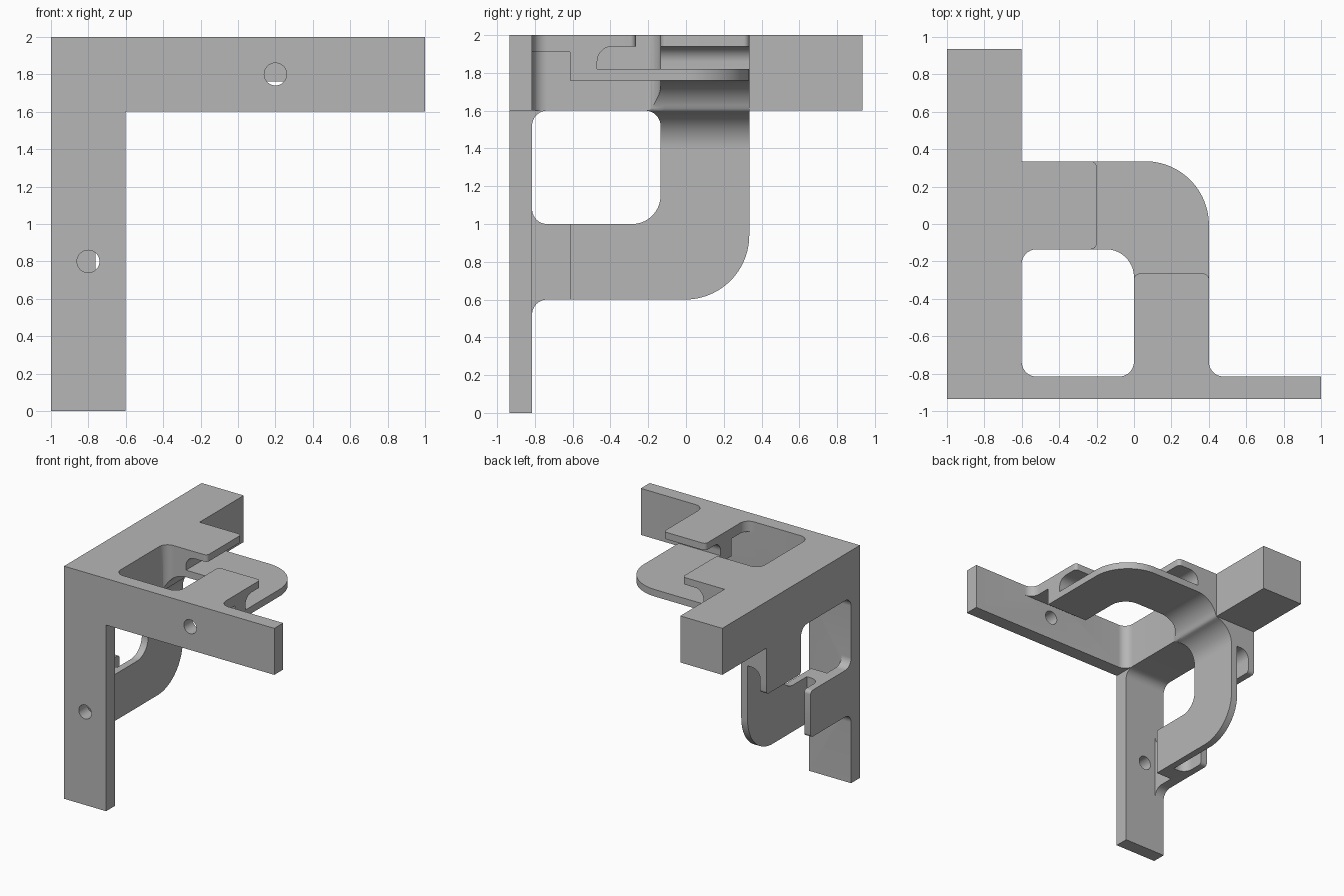
import bpy, bmesh
from math import cos, sin, radians
from mathutils import Matrix

cube = bpy.data.objects.get("Cube")
if cube:
    bpy.data.objects.remove(cube)

grey = bpy.data.materials.new("plain_grey")
grey.use_nodes = True
grey.diffuse_color = (0.47, 0.47, 0.47, 1)
grey.node_tree.nodes["Principled BSDF"].inputs["Base Color"].default_value = grey.diffuse_color

# Key positions shared by the parts
FRONT, BACK = -0.935, 0.935
PLATE = -0.815                # rear face of the front plate
SIDE, NEAR = 0.335, -0.135    # span of the clip on the bar
INNER, OUTER = 0.0, 0.4       # span of the clip on the front plate
BAR = -0.6                    # inner face of the bar
TOP, LOW = 2.0, 1.6


def arc(cx, cy, r, a, b, n=14):
    angles = [radians(a + (b - a) * i / n) for i in range(n + 1)]
    return [(cx + r * cos(t), cy + r * sin(t)) for t in angles]


def prism(name, pts, axis, lo, hi):
    """Extrude a flat outline along one axis."""
    def place(p, d):
        return {"x": (d, *p), "y": (p[0], d, p[1]), "z": (*p, d)}[axis]
    bm = bmesh.new()
    ends = [[bm.verts.new(place(p, d)) for p in pts] for d in (lo, hi)]
    for ring in ends:
        bm.faces.new(ring)
    for i in range(len(pts)):
        j = (i + 1) % len(pts)
        bm.faces.new((ends[0][i], ends[0][j], ends[1][j], ends[1][i]))
    bmesh.ops.recalc_face_normals(bm, faces=bm.faces)
    mesh = bpy.data.meshes.new(name)
    bm.to_mesh(mesh)
    bm.free()
    mesh.materials.append(grey)
    obj = bpy.data.objects.new(name, mesh)
    bpy.context.collection.objects.link(obj)
    return obj


def combine(a, b, operation="UNION"):
    mod = a.modifiers.new(operation, "BOOLEAN")
    mod.object, mod.operation, mod.solver = b, operation, "EXACT"
    with bpy.context.temp_override(object=a, active_object=a):
        bpy.ops.object.modifier_apply(modifier=mod.name)
    bpy.data.objects.remove(b)


def rect(x0, y0, x1, y1):
    return [(x0, y0), (x1, y0), (x1, y1), (x0, y1)]


def fillet(cx, cy, sx, sy, lo, hi, r=0.08, e=0.02):
    """Concave corner filler in plan, sunk slightly into both walls."""
    curve = [(cx + sx * (r + x), cy + sy * (r + y)) for x, y in arc(0, 0, r, 270, 180)]
    pts = [(cx - sx * e, cy - sy * e), (cx + sx * r, cy - sy * e)]
    return prism("fillet", pts + curve + [(cx - sx * e, cy + sy * r)], "z", lo, hi)


# Clip standing off the front plate: shelf, step and slot
front_profile = [(PLATE - 0.03, 1.91), (-0.615, 1.91), (-0.615, 1.76), (-0.4, 1.76),
                 (-0.4, 1.82), (-0.47, 1.82)]
front_profile += arc(-0.39, 1.86, 0.08, 180, 90)
front_profile += [(-0.36, 1.94), (-0.36, TOP), (PLATE - 0.03, TOP)]
bracket = prism("clip_bracket", front_profile, "x", INNER, OUTER)

# Clip standing off the bar, with a coved underside
bar_profile = [(-0.7, TOP), (-0.29, TOP), (-0.29, 1.94)]
bar_profile += arc(-0.32, 1.86, 0.08, 90, 180)
bar_profile += [(-0.4, 1.82), (-0.33, 1.82), (-0.33, 1.76)]
bar_profile += arc(-0.4, 1.56, 0.2, 90, 165) + [(BAR, LOW), (-0.7, LOW)]
combine(bracket, prism("bar_clip", bar_profile, "y", NEAR, SIDE))

# Cove between bar and its clip follows the clip profile
cove = fillet(BAR, NEAR, 1, -1, LOW - 0.1, TOP + 0.1)
combine(cove, prism("cove_profile", bar_profile, "y", NEAR - 0.2, NEAR + 0.1), "INTERSECT")
combine(bracket, cove)

# Curved spring plate joining the two clips
plate = [(INNER, -0.55), (OUTER, -0.55)]
plate += arc(OUTER - 0.34, SIDE - 0.34, 0.34, 0, 90, 24)
plate += [(-0.39, SIDE), (-0.39, NEAR)]
plate += arc(INNER - 0.15, NEAR - 0.15, 0.15, 90, 0)
combine(bracket, prism("spring_plate", plate, "z", 1.76, 1.82))

# Top tabs with slightly rounded tips
R = 0.03
tip_y, tip_x = -0.265, -0.2
front_tab = [(INNER, -0.45), (OUTER, -0.45)]
front_tab += arc(OUTER - R, tip_y - R, R, 0, 90, 6) + arc(INNER + R, tip_y - R, R, 90, 180, 6)
bar_tab = [(-0.38, SIDE), (-0.38, NEAR)]
bar_tab += arc(tip_x - R, NEAR + R, R, 270, 360, 6) + arc(tip_x - R, SIDE - R, R, 0, 90, 6)
for outline in (front_tab, bar_tab):
    combine(bracket, prism("tab", outline, "z", 1.94, TOP))

# Corner fillets along the front plate
for x, direction, bottom in ((INNER, -1, 1.91), (OUTER, 1, 1.91), (BAR, 1, LOW)):
    combine(bracket, fillet(x, PLATE, direction, 1, bottom, TOP))

# Second bracket mirrored across the diagonal of the frame
swap = Matrix(((0, 0, -1, 1), (0, 1, 0, 0), (-1, 0, 0, 1), (0, 0, 0, 1)))
side_bracket = bpy.data.objects.new("side_bracket", bracket.data.copy())
bpy.context.collection.objects.link(side_bracket)
side_bracket.data.transform(swap)
side_bracket.data.flip_normals()

# Frame: L-shaped front plate and the square bar running back
ell = [(-1, 0), (BAR, 0), (BAR, LOW), (1, LOW), (1, TOP), (-1, TOP)]
frame = prism("corner_frame", ell, "y", FRONT, PLATE)
combine(frame, prism("bar", rect(-1, LOW, BAR, TOP), "y", FRONT, BACK))
combine(frame, bracket)
combine(frame, side_bracket)

# Screw holes
for x, z in ((0.2, 1.8), (-0.8, 0.8)):
    combine(frame, prism("hole", arc(x, z, 0.06, 0, 350, 35), "y", -1, -0.7), "DIFFERENCE")

bpy.ops.object.select_all(action="DESELECT")
frame.select_set(True)
bpy.context.view_layer.objects.active = frame
bpy.ops.object.shade_smooth_by_angle(angle=radians(30))
